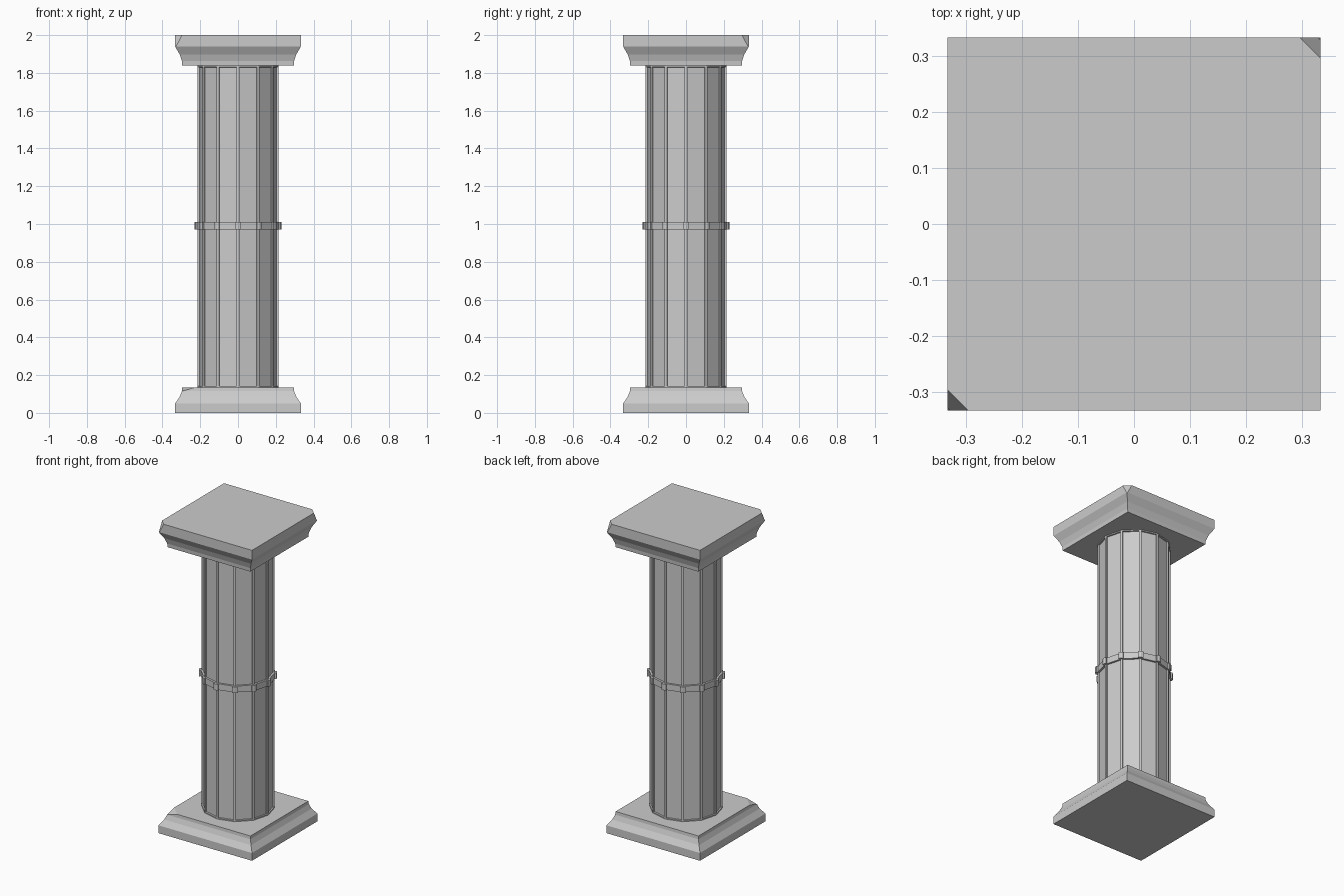
import bpy, bmesh, math
from mathutils import Vector

cube = bpy.data.objects.get("Cube")
if cube:
    bpy.data.objects.remove(cube, do_unlink=True)

stone = bpy.data.materials.new("grey_stone")
stone.use_nodes = True
colour = (0.6, 0.6, 0.6, 1)
stone.diffuse_color = colour
stone.node_tree.nodes["Principled BSDF"].inputs["Base Color"].default_value = colour

SIDES = 12


def finish(name, bm):
    bmesh.ops.recalc_face_normals(bm, faces=bm.faces)
    mesh = bpy.data.meshes.new(name)
    bm.to_mesh(mesh)
    bm.free()
    mesh.materials.append(stone)
    obj = bpy.data.objects.new(name, mesh)
    bpy.context.collection.objects.link(obj)
    return obj


def loft(rings):
    """Skin a stack of point loops and cap both ends."""
    bm = bmesh.new()
    loops = [[bm.verts.new(p) for p in ring] for ring in rings]
    for a, b in zip(loops, loops[1:]):
        n = len(a)
        for i in range(n):
            j = (i + 1) % n
            bm.faces.new((a[i], a[j], b[j], b[i]))
    bm.faces.new(loops[0][::-1])
    bm.faces.new(loops[-1])
    return bm


def square(half, z):
    return [(x * half, y * half, z) for x, y in ((-1, -1), (1, -1), (1, 1), (-1, 1))]


def polygon(radius):
    steps = [math.tau * i / SIDES for i in range(SIDES)]
    return [Vector((radius * math.cos(a), radius * math.sin(a), 0)) for a in steps]


def chip(bm, side, half, top, size, drop):
    """Break off an upper corner; side is the sign shared by x and y."""
    bm.normal_update()
    normal = Vector((side * drop, side * drop, size))
    cut = bmesh.ops.bisect_plane(
        bm, geom=bm.verts[:] + bm.edges[:] + bm.faces[:], dist=1e-5,
        plane_co=(side * half, side * half, top - drop),
        plane_no=normal, clear_outer=True)
    edges = [e for e in cut["geom_cut"] if isinstance(e, bmesh.types.BMEdge)]
    bmesh.ops.holes_fill(bm, edges=edges, sides=0)


# Base and capital share one coved moulding, mirrored in height
moulding = [(0.333, 0), (0.333, 0.05), (0.309, 0.085), (0.297, 0.115), (0.295, 0.135)]

base = loft([square(h, z) for h, z in moulding])
chip(base, -1, 0.296, 0.135, 0.07, 0.02)
finish("base", base)

capital = loft([square(h, 2 - z * 1.2) for h, z in reversed(moulding)])
for side in (-1, 1):
    chip(capital, side, 0.333, 2, 0.037, 0.069)
finish("capital", capital)

# Twelve-sided shaft with a sunken panel on every side
shaft = loft([[p + Vector((0, 0, z)) for p in polygon(0.215)] for z in (0.135, 1.838)])
shaft.normal_update()
panels = [f for f in shaft.faces if abs(f.normal.z) < 0.5]
bmesh.ops.inset_individual(shaft, faces=panels, thickness=0.01)
bmesh.ops.inset_individual(shaft, faces=panels, thickness=0.002, depth=-0.008)
finish("shaft", shaft)

# Band round the middle, stepping out over each rib
corners = polygon(0.23)
outline = []
for i, p in enumerate(corners):
    q = corners[(i + 1) % SIDES]
    along = (q - p).normalized() * 0.016
    inward = (p + q).normalized() * -0.01
    outline += [p, p + along, p + along + inward, q - along + inward, q - along]
finish("middle_band", loft([[p + Vector((0, 0, z)) for p in outline] for z in (0.97, 1.01)]))
